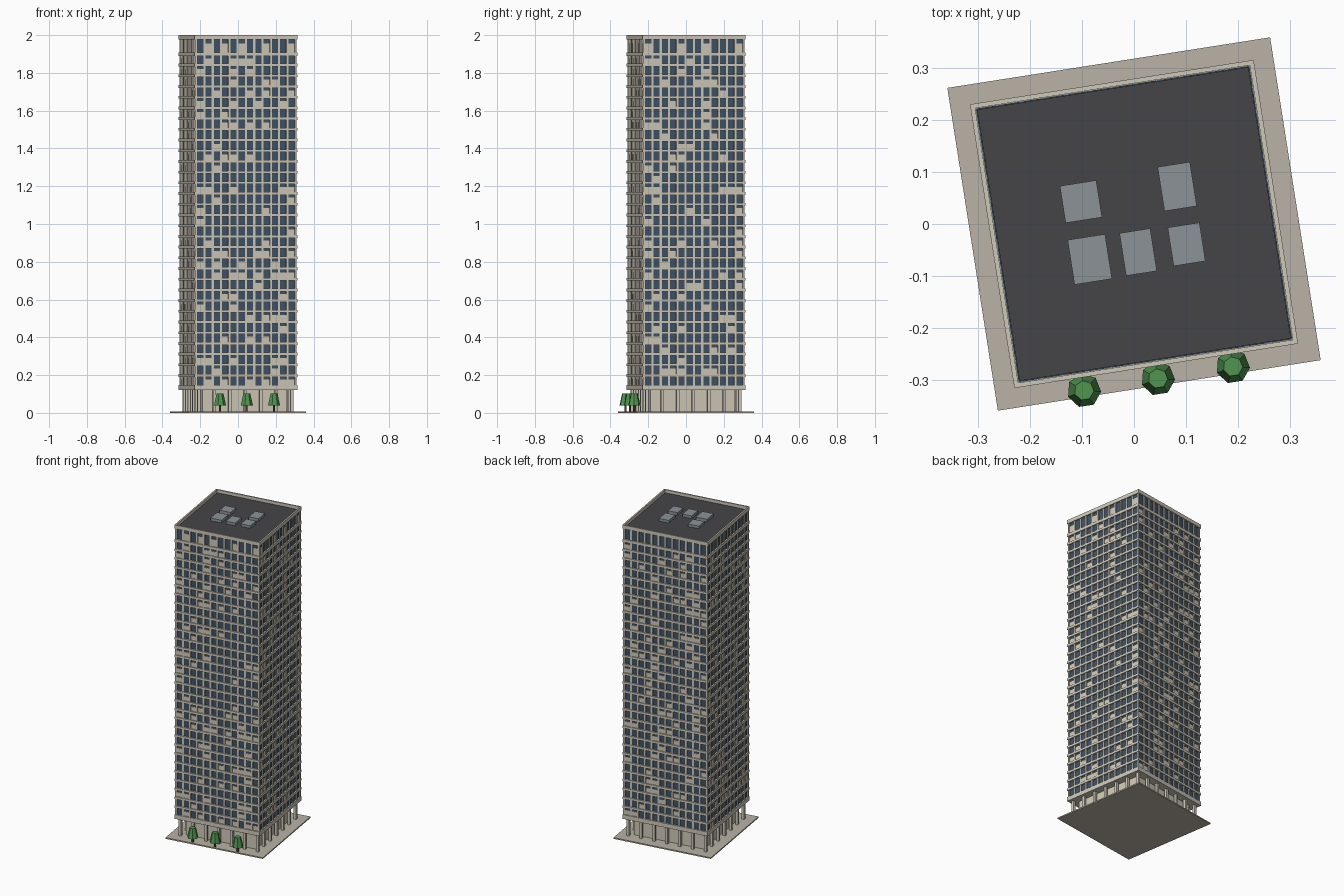
import bpy, bmesh, math, random
from mathutils import Matrix, Vector

if "Cube" in bpy.data.objects:
    bpy.data.objects.remove(bpy.data.objects["Cube"])

random.seed(7)
TURN = Matrix.Rotation(math.radians(8.9), 4, 'Z')


def material(name, rgb):
    m = bpy.data.materials.new(name)
    m.diffuse_color = (*rgb, 1)
    m.use_nodes = True
    m.node_tree.nodes["Principled BSDF"].inputs["Base Color"].default_value = m.diffuse_color
    return m


CONCRETE = material("concrete", (0.62, 0.58, 0.49))
PAVING = material("paving", (0.49, 0.45, 0.38))
GLASS = material("glass", (0.05, 0.085, 0.13))
BLIND = material("blind", (0.63, 0.58, 0.47))
ROOF = material("roof", (0.06, 0.058, 0.065))
METAL = material("metal", (0.26, 0.29, 0.31))
LEAF = material("leaf", (0.08, 0.30, 0.08))
BARK = material("bark", (0.12, 0.07, 0.04))


def finish(name, bm, mat):
    mesh = bpy.data.meshes.new(name)
    bm.to_mesh(mesh)
    bm.free()
    mesh.materials.append(mat)
    ob = bpy.data.objects.new(name, mesh)
    bpy.context.collection.objects.link(ob)
    return ob


def add_box(bm, x0, x1, y0, y1, z0, z1, rot=Matrix()):
    m = (TURN @ rot @ Matrix.Translation(((x0 + x1) / 2, (y0 + y1) / 2, (z0 + z1) / 2))
         @ Matrix.Diagonal((x1 - x0, y1 - y0, z1 - z0, 1)))
    bmesh.ops.create_cube(bm, size=1, matrix=m)


def block(name, half, z0, z1, mat):
    bm = bmesh.new()
    add_box(bm, -half, half, -half, half, z0, z1)
    finish(name, bm, mat)


def four_sides():
    return [Matrix.Rotation(math.pi / 2 * i, 4, 'Z') for i in range(4)]


def ring(bm, outer, inner, z0, z1):
    for r in four_sides():
        add_box(bm, -outer, inner, -outer, -inner, z0, z1, r)


# main masses
block("plaza", 0.314, 0, 0.008, PAVING)
block("lobby", 0.226, 0.008, 0.12, BLIND)
block("first_floor_slab", 0.275, 0.12, 0.147, CONCRETE)
block("glass_core", 0.266, 0.147, 1.978, GLASS)
block("roof_deck", 0.264, 1.978, 1.982, ROOF)

# window rows: 31 regular and one tall
PITCH = 1.70 / 30
rows = [(0.17 + PITCH * k - 0.0215, 0.17 + PITCH * k + 0.0205) for k in range(31)]
rows.append((1.909, 1.976))

# floor bands and parapet
bm = bmesh.new()
for (a, b), (c, d) in zip(rows, rows[1:]):
    ring(bm, 0.275, 0.265, b, c)
ring(bm, 0.276, 0.267, 1.976, 2.0)
finish("floor_bands_and_parapet", bm, CONCRETE)

# vertical mullions, twelve windows per side
STEP = 0.5335 / 12
bm = bmesh.new()
for r in four_sides():
    for i in range(12):
        x = -0.2667 + STEP * i
        add_box(bm, x - 0.0055, x + 0.0055, -0.272, -0.262, 0.147, 1.976, r)
finish("mullions", bm, CONCRETE)

# randomly drawn blinds
bm = bmesh.new()
for r in four_sides():
    for z0, z1 in rows:
        for i in range(12):
            if random.random() < 0.2:
                x = -0.2667 + STEP * (i + 0.5)
                add_box(bm, x - 0.0165, x + 0.0165, -0.2685, -0.265,
                        z0, z0 + (z1 - z0) * 0.68, r)
finish("blinds", bm, BLIND)

# ground floor columns
bm = bmesh.new()
for r in four_sides():
    for i in range(6):
        x = -0.249 + 0.083 * i
        add_box(bm, x - 0.008, x + 0.008, -0.257, -0.241, 0.008, 0.12, r)
finish("columns", bm, CONCRETE)

# rooftop units
for n, (x, y, w, d) in enumerate([(-0.102, 0.043, 0.071, 0.072), (0.083, 0.072, 0.063, 0.086),
                                  (-0.085, -0.068, 0.073, 0.087), (0.008, -0.054, 0.060, 0.083),
                                  (0.101, -0.039, 0.062, 0.075)]):
    p = TURN.inverted() @ Vector((x, y, 0))
    bm = bmesh.new()
    add_box(bm, p.x - w / 2, p.x + w / 2, p.y - d / 2, p.y + d / 2, 1.982, 1.999)
    finish(f"roof_unit_{n + 1}", bm, METAL)


# street trees
def cone(name, x, y, z0, z1, r0, r1, sides, mat):
    bm = bmesh.new()
    bmesh.ops.create_cone(bm, cap_ends=True, segments=sides, radius1=r0, radius2=r1,
                          depth=z1 - z0, matrix=Matrix.Translation((x, y, (z0 + z1) / 2)) @ TURN)
    finish(name, bm, mat)


for n, (x, y) in enumerate([(-0.096, -0.32), (0.046, -0.297), (0.19, -0.274)]):
    cone(f"tree_trunk_{n + 1}", x, y, 0.008, 0.045, 0.006, 0.006, 6, BARK)
    cone(f"tree_crown_{n + 1}", x, y, 0.04, 0.102, 0.033, 0.019, 7, LEAF)
